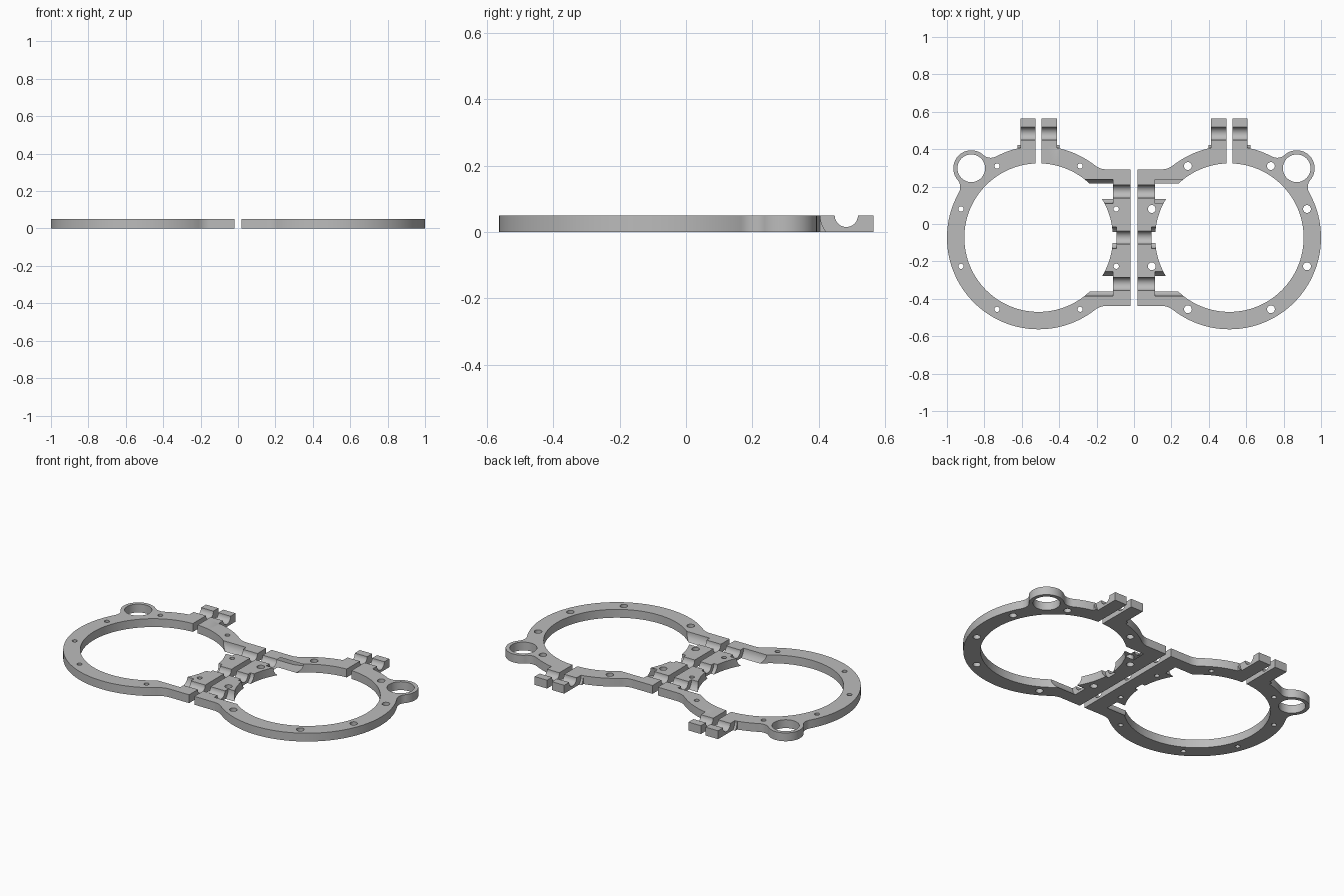
import bpy, bmesh, math
from mathutils import Vector, Matrix

default = bpy.data.objects.get("Cube")
if default:
    bpy.data.objects.remove(default, do_unlink=True)

grey = bpy.data.materials.new("plain grey")
grey.use_nodes = True
COLOR = (0.5, 0.5, 0.5, 1)
grey.diffuse_color = COLOR
grey.node_tree.nodes["Principled BSDF"].inputs["Base Color"].default_value = COLOR

H = 0.05                                   # plate thickness
C, R_OUT, R_IN = Vector((0.51, -0.073)), 0.49, 0.397
EYE, EYE_R, EYE_HOLE = Vector((0.87, 0.298)), 0.096, 0.074
HUB_X, HUB_HALF = 0.0175, 0.365            # inner edge and half depth of the hub
LUG_Y, LUG_HALF = 0.483, 0.098


def prism(points, side, z0=0.0, z1=H):
    """Upright solid from a flat outline, mirrored for the right half."""
    bm = bmesh.new()
    face = bm.faces.new([bm.verts.new((p[0] * side, p[1], z0)) for p in points])
    ext = bmesh.ops.extrude_face_region(bm, geom=[face])["geom"]
    top = [v for v in ext if isinstance(v, bmesh.types.BMVert)]
    bmesh.ops.translate(bm, verts=top, vec=(0, 0, z1 - z0))
    bmesh.ops.recalc_face_normals(bm, faces=bm.faces)
    return to_object(bm)


def to_object(bm):
    mesh = bpy.data.meshes.new("part")
    bm.to_mesh(mesh)
    bm.free()
    obj = bpy.data.objects.new("part", mesh)
    bpy.context.scene.collection.objects.link(obj)
    return obj


def circle(c, r, n=64):
    return [(c[0] + r * math.cos(math.tau * i / n),
             c[1] + r * math.sin(math.tau * i / n)) for i in range(n)]


def rect(x0, x1, y0, y1):
    return [(x0, y0), (x1, y0), (x1, y1), (x0, y1)]


def rod(x0, x1, y, r, side):
    """Cylinder lying along x with its axis on the top surface."""
    bm = bmesh.new()
    place = Matrix.Translation(((x0 + x1) / 2 * side, y, H)) @ Matrix.Rotation(math.pi / 2, 4, 'Y')
    bmesh.ops.create_cone(bm, cap_ends=True, segments=48, radius1=r, radius2=r,
                          depth=x1 - x0, matrix=place)
    return to_object(bm)


def combine(base, other, operation):
    mod = base.modifiers.new("combine", 'BOOLEAN')
    mod.object, mod.operation, mod.solver = other, operation, 'EXACT'
    bpy.context.view_layer.objects.active = base
    bpy.ops.object.modifier_apply(modifier=mod.name)
    bpy.data.objects.remove(other, do_unlink=True)


def arc(c, start, end, n=12):
    """Short arc about c between two points."""
    a, b = start - c, end - c
    sweep = math.atan2(a.x * b.y - a.y * b.x, a.dot(b))
    return [c + Matrix.Rotation(sweep * i / n, 2) @ a for i in range(n + 1)]


def eye_fillet(sign, r=0.06):
    """Web between the ring and the eye, rounded on its open side."""
    axis = EYE - C
    d, r1, r2 = axis.length, R_OUT + r, EYE_R + r
    along = (d * d + r1 * r1 - r2 * r2) / (2 * d)
    across = sign * math.sqrt(r1 * r1 - along * along)
    axis.normalize()
    f = C + axis * along + Vector((-axis.y, axis.x)) * across
    t1 = C + (f - C).normalized() * R_OUT
    t2 = EYE + (f - EYE).normalized() * EYE_R
    return [C] + arc(f, t1, t2) + [EYE]


def arm_fillet(sign, r=0.1):
    """Rounded corner between the ring and the straight hub arm."""
    dy = HUB_HALF + r
    dx = math.sqrt((R_OUT + r) ** 2 - dy * dy)
    f = C + Vector((-dx, sign * dy))
    t1 = C + (f - C).normalized() * R_OUT
    t2 = Vector((f.x, C.y + sign * HUB_HALF))
    return [C] + arc(f, t1, t2) + [(f.x, C.y)]


def build_half(name, side, screw_r):
    # Solid plate: ring disc, hub, eye, clamp lug and rounded webs
    plate = prism(circle(C, R_OUT, 128), side)
    plate.name = plate.data.name = name
    outlines = [
        rect(HUB_X, 0.3, C.y - HUB_HALF, C.y + HUB_HALF),
        circle(EYE, EYE_R),
        rect(C.x - LUG_HALF, C.x + LUG_HALF, 0.3, 0.565),
        rect(C.x - LUG_HALF - 0.015, C.x + LUG_HALF + 0.015, 0.3, 0.425),
    ]
    outlines += [web(s) for web in (eye_fillet, arm_fillet) for s in (-1, 1)]
    for outline in outlines:
        combine(plate, prism(outline, side), 'UNION')

    # Through openings: bore, eye, clamp slot and screw holes
    openings = [circle(C, R_IN, 128), circle(EYE, EYE_HOLE),
                rect(C.x - 0.016, C.x + 0.016, 0.2, 0.7)]
    for dx, dy in ((0.415, 0.153), (0.222, 0.383)):
        openings += [circle(C + Vector((dx * sx, dy * sy)), screw_r, 24)
                     for sx in (-1, 1) for sy in (-1, 1)]
    for outline in openings:
        combine(plate, prism(outline, side, -0.05, H + 0.05), 'DIFFERENCE')

    # Bolt channels across the hub, with wider head recesses on the bore side
    for offset, edge, recess in ((-0.247, 0.113, 0.065), (0, 0.093, 0.058), (0.247, 0.113, 0.065)):
        y = C.y + offset
        combine(plate, rod(-0.02, edge + 0.01, y, 0.035, side), 'DIFFERENCE')
        combine(plate, rod(edge, 0.35, y, recess, side), 'DIFFERENCE')

    # Bolt channel across the lug, with head recesses on both sides
    combine(plate, rod(C.x - 0.15, C.x + 0.15, LUG_Y, 0.035, side), 'DIFFERENCE')
    for s in (-1, 1):
        ends = sorted((C.x + s * LUG_HALF, C.x + s * 0.25))
        combine(plate, rod(*ends, LUG_Y, 0.078, side), 'DIFFERENCE')

    plate.data.materials.clear()
    plate.data.materials.append(grey)
    for poly in plate.data.polygons:
        poly.material_index = 0
    bpy.ops.object.select_all(action='DESELECT')
    plate.select_set(True)
    bpy.context.view_layer.objects.active = plate
    bpy.ops.object.shade_smooth_by_angle(angle=math.radians(30))


build_half("left_clamp_plate", 1, 0.021)
build_half("right_clamp_plate", -1, 0.014)
